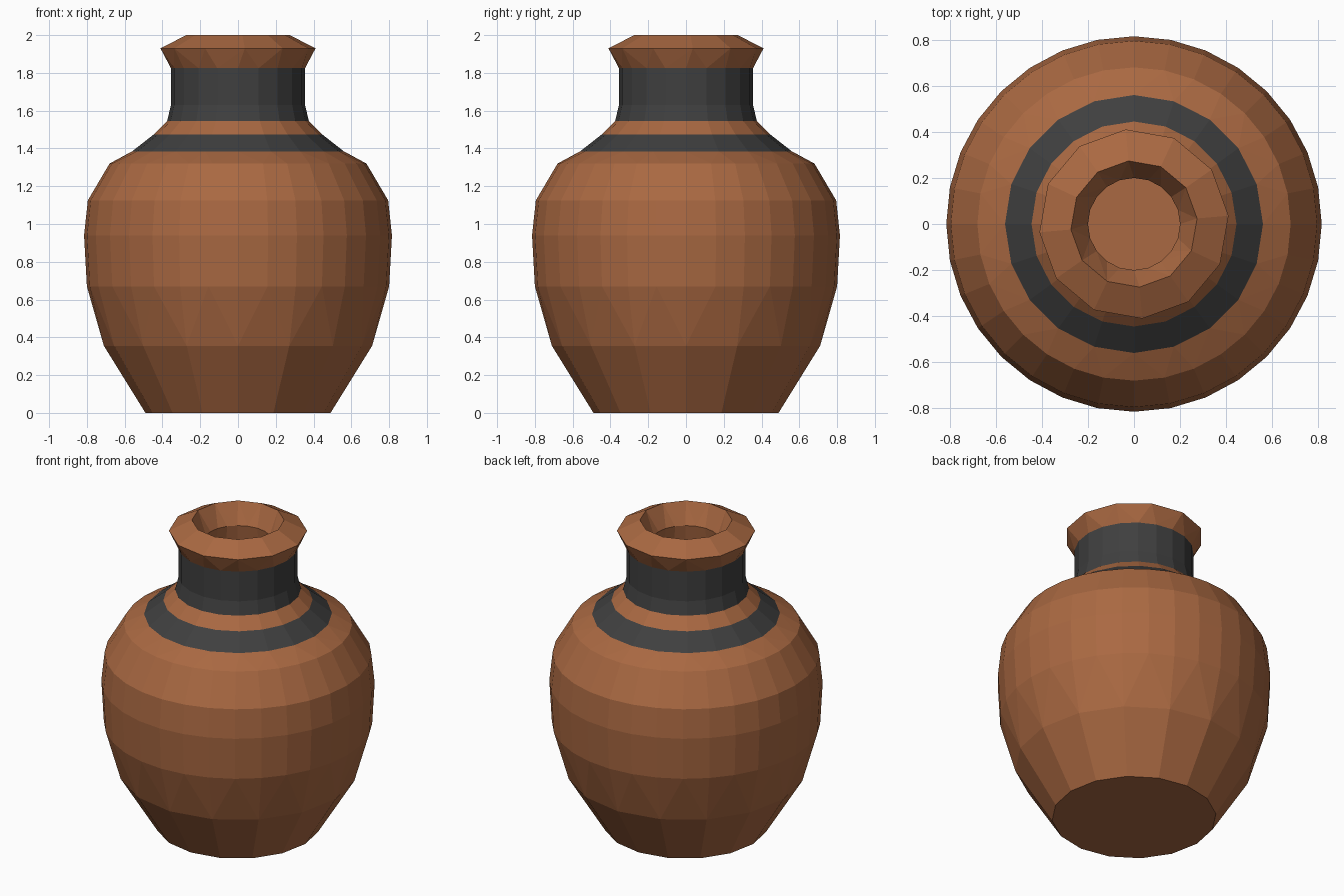
import bpy, bmesh, math

if "Cube" in bpy.data.objects:
    bpy.data.objects.remove(bpy.data.objects["Cube"])

# Materials: fired clay and dark painted bands
def material(name, rgb):
    m = bpy.data.materials.new(name)
    m.diffuse_color = (*rgb, 1)
    m.use_nodes = True
    m.node_tree.nodes["Principled BSDF"].inputs["Base Color"].default_value = m.diffuse_color
    return m

clay = material("terracotta", (0.40, 0.14, 0.054))
paint = material("charcoal_band", (0.05, 0.05, 0.05))
CLAY, DARK = 0, 1

# Profile rings: radius, height, sides, colour of the strip leading to the next ring
RINGS = [
    (0.49, 0.00, 16, CLAY),   # foot
    (0.71, 0.355, 16, CLAY),
    (0.80, 0.67, 32, CLAY),
    (0.815, 0.94, 32, CLAY),  # belly
    (0.795, 1.125, 32, CLAY),
    (0.68, 1.32, 32, CLAY),   # shoulder
    (0.56, 1.385, 20, DARK),  # shoulder band
    (0.445, 1.475, 20, CLAY),
    (0.375, 1.545, 20, DARK), # neck band
    (0.355, 1.63, 20, DARK),
    (0.355, 1.825, 20, CLAY),
    (0.412, 1.93, 12, CLAY),  # rim
    (0.275, 2.00, 12, CLAY),  # lip
    (0.20, 1.87, 20, CLAY),   # throat
    (0.25, 1.50, 20, CLAY),   # hollow inside
    (0.62, 1.15, 20, CLAY),
    (0.62, 0.60, 16, CLAY),
    (0.42, 0.10, 16, CLAY),
]

bm = bmesh.new()

def ring(r, z, n):
    phase = math.radians(5) if n == 12 else 0
    return [bm.verts.new((r * math.cos(phase + math.tau * i / n),
                          r * math.sin(phase + math.tau * i / n), z)) for i in range(n)]

def strip(a, b, mat):
    """Join two rings, stepping around whichever one lags behind."""
    na, nb = len(a), len(b)
    if na == nb:
        faces = [(a[i], a[(i + 1) % na], b[(i + 1) % na], b[i]) for i in range(na)]
    else:
        faces, i, j = [], 0, 0
        while i < na or j < nb:
            if j >= nb or (i < na and (i + 0.5) / na <= (j + 0.5) / nb):
                faces.append((a[i], a[(i + 1) % na], b[j % nb]))
                i += 1
            else:
                faces.append((a[i % na], b[(j + 1) % nb], b[j]))
                j += 1
    for f in faces:
        bm.faces.new(f).material_index = mat

# Jar wall, base and inner floor
loops = [ring(r, z, n) for r, z, n, _ in RINGS]
for k in range(len(loops) - 1):
    strip(loops[k], loops[k + 1], RINGS[k][3])
bm.faces.new(loops[0][::-1])
bm.faces.new(loops[-1])
bmesh.ops.recalc_face_normals(bm, faces=bm.faces)

mesh = bpy.data.meshes.new("jar")
bm.to_mesh(mesh)
bm.free()
mesh.materials.append(clay)
mesh.materials.append(paint)
jar = bpy.data.objects.new("jar", mesh)
bpy.context.collection.objects.link(jar)
